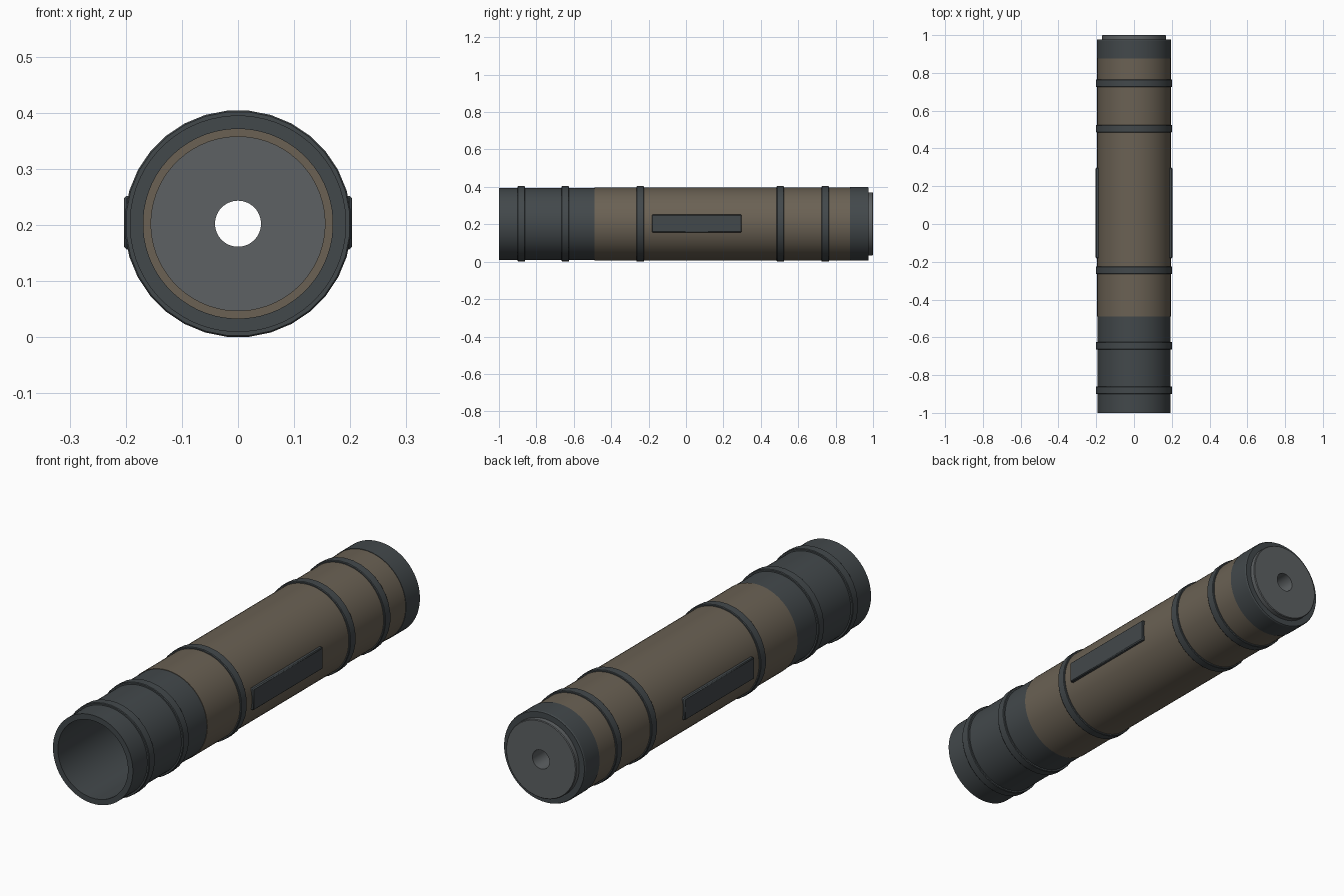
import bpy, bmesh, math

if "Cube" in bpy.data.objects:
    bpy.data.objects.remove(bpy.data.objects["Cube"])

CZ = 0.202  # height of the tube axis


def material(name, rgb):
    m = bpy.data.materials.new(name)
    m.diffuse_color = (*rgb, 1)
    m.use_nodes = True
    m.node_tree.nodes["Principled BSDF"].inputs["Base Color"].default_value = m.diffuse_color
    return m


DARK = material("dark_metal", (0.055, 0.065, 0.07))
TAN = material("tan_shell", (0.145, 0.12, 0.088))
GREY = material("grey_plate", (0.11, 0.12, 0.125))


def finish(ob, mat):
    ob.data.materials.append(mat)
    bpy.ops.object.select_all(action='DESELECT')
    ob.select_set(True)
    bpy.context.view_layer.objects.active = ob
    bpy.ops.object.shade_smooth_by_angle(angle=math.radians(30))
    return ob


def lathe(name, profile, mat, n=32):
    """Revolve a closed (radius, y) profile around the tube axis."""
    bm = bmesh.new()
    rings = []
    for i in range(n):
        a = 2 * math.pi * (i + 0.5) / n
        rings.append([bm.verts.new((r * math.cos(a), y, CZ + r * math.sin(a)))
                      for r, y in profile])
    k = len(profile)
    for i in range(n):
        p, q = rings[i], rings[(i + 1) % n]
        for j in range(k):
            bm.faces.new((p[j], p[(j + 1) % k], q[(j + 1) % k], q[j]))
    bmesh.ops.recalc_face_normals(bm, faces=bm.faces)
    me = bpy.data.meshes.new(name)
    bm.to_mesh(me)
    bm.free()
    ob = bpy.data.objects.new(name, me)
    bpy.context.collection.objects.link(ob)
    return finish(ob, mat)


def tube(name, inner, outer, y0, y1, mat, n=32):
    return lathe(name, [(inner, y0), (outer, y0), (outer, y1), (inner, y1)], mat, n)


# Open front sleeve and main body
tube("front_sleeve", 0.169, 0.193, -1.0, -0.49, DARK, 64)
tube("main_body", 0.155, 0.195, -0.49, 0.877, TAN, 64)

# Rear collar and end plate with its centre hole
lathe("rear_collar", [(0.155, 0.877), (0.197, 0.877), (0.197, 0.972),
                      (0.194, 0.977), (0.155, 0.977)], DARK, 64)
lathe("end_plate", [(0.041, 0.90), (0.155, 0.90), (0.155, 0.977), (0.169, 0.977),
                    (0.169, 0.997), (0.166, 1.0), (0.041, 1.0)], GREY, 64)

# Raised bands around the tube
for i, y in enumerate((-0.88, -0.645, -0.245, 0.505, 0.745)):
    h = 0.02
    lathe(f"band_{i + 1}", [(0.188, y - h), (0.2, y - h), (0.2025, y - h + 0.003),
                            (0.2025, y + h - 0.003), (0.2, y + h), (0.188, y + h)], DARK)

# Side grip panels
for side, label in ((1, "right"), (-1, "left")):
    bpy.ops.mesh.primitive_cube_add(size=1, location=(side * 0.191, 0.058, CZ + 0.002))
    panel = bpy.context.object
    panel.name = f"{label}_side_panel"
    panel.scale = (0.024, 0.48, 0.095)
    bpy.ops.object.transform_apply(location=False, rotation=False, scale=True)
    bevel = panel.modifiers.new("bevel", 'BEVEL')
    bevel.width = 0.004
    bevel.segments = 1
    finish(panel, DARK)
